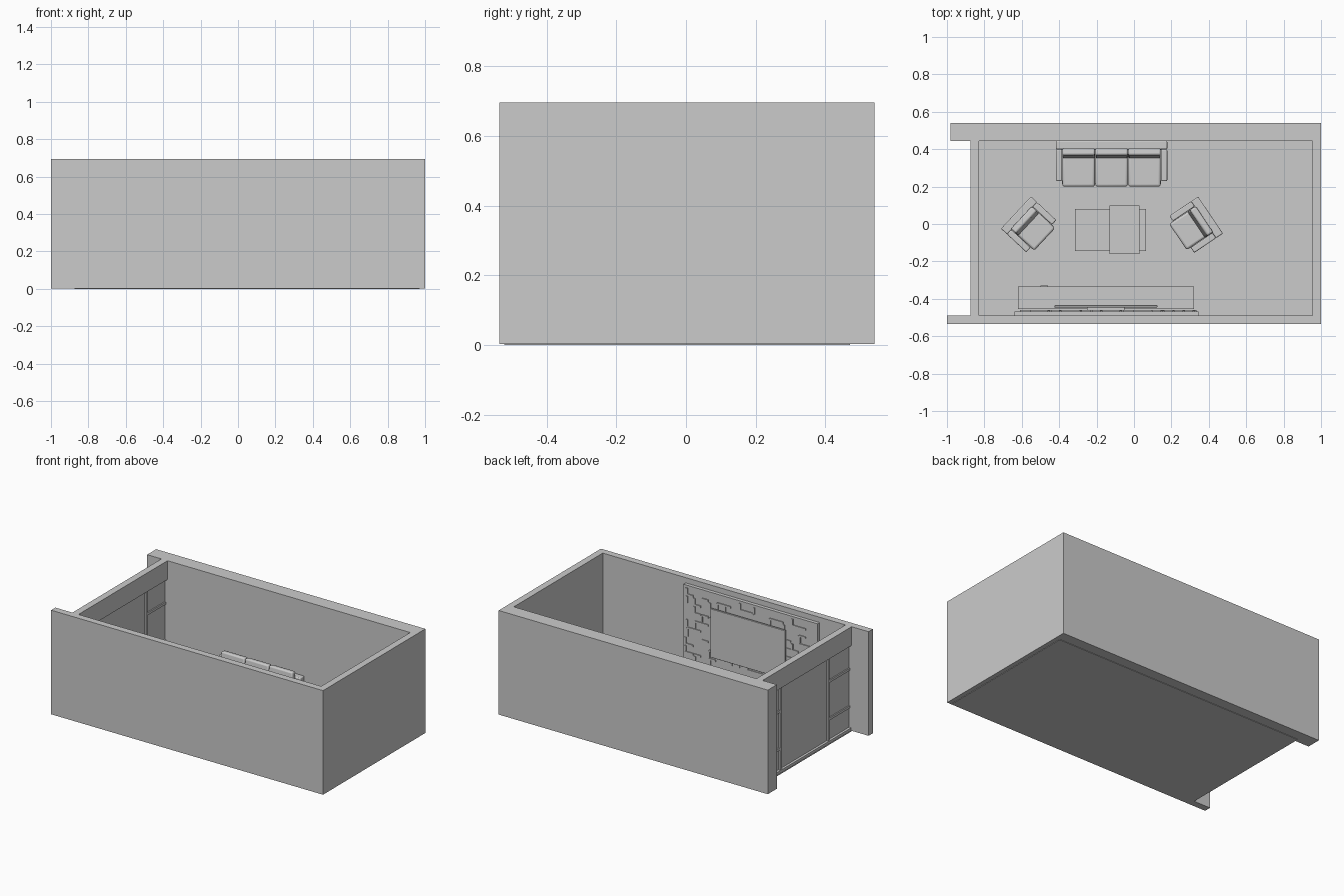
import bpy, bmesh, math, random
from mathutils import Matrix, Vector

if "Cube" in bpy.data.objects:
    bpy.data.objects.remove(bpy.data.objects["Cube"])

random.seed(4)
I = Matrix.Identity(4)


def boxes(name, spans, bevel=0.0, mat=I, segments=3):
    """One object made of boxes, each given as (x0, x1, y0, y1, z0, z1)."""
    bm = bmesh.new()
    for x0, x1, y0, y1, z0, z1 in spans:
        m = (mat @ Matrix.Translation(((x0 + x1) / 2, (y0 + y1) / 2, (z0 + z1) / 2))
             @ Matrix.Diagonal((x1 - x0, y1 - y0, z1 - z0, 1)))
        bmesh.ops.create_cube(bm, size=1, matrix=m)
    me = bpy.data.meshes.new(name)
    bm.to_mesh(me)
    bm.free()
    ob = bpy.data.objects.new(name, me)
    bpy.context.collection.objects.link(ob)
    if bevel:
        mod = ob.modifiers.new("rounding", 'BEVEL')
        mod.width, mod.segments = bevel, segments
        bpy.context.view_layer.objects.active = ob
        bpy.ops.object.select_all(action='DESELECT')
        ob.select_set(True)
        bpy.ops.object.shade_smooth_by_angle(angle=math.radians(40))
    return ob


# Walls: a U-shaped outline raised to full height
H = 0.695
outline = [(-1, -.535), (1, -.535), (1, .54), (-.98, .54), (-.98, .445),
           (.955, .445), (.955, -.49), (-1, -.49)]
bm = bmesh.new()
face = bm.faces.new([bm.verts.new((x, y, .003)) for x, y in outline])
top = bmesh.ops.extrude_face_region(bm, geom=[face])
bmesh.ops.translate(bm, vec=(0, 0, H - .003),
                    verts=[v for v in top["geom"] if isinstance(v, bmesh.types.BMVert)])
bmesh.ops.recalc_face_normals(bm, faces=bm.faces)
me = bpy.data.meshes.new("walls")
bm.to_mesh(me)
bm.free()
bpy.context.collection.objects.link(bpy.data.objects.new("walls", me))

# Floor and rug
boxes("floor", [(-.875, .97, -.52, .47, 0, .005)])
boxes("rug", [(-.545, .33, -.08, .444, .005, .009)])

# Window wall: lintel, glass, posts, rails and sill
boxes("window_lintel", [(-.875, -.83, -.49, .445, .57, H)])
boxes("window_glass", [(-.856, -.85, -.49, .445, .02, .57)])
boxes("window_sill", [(-.872, -.834, -.49, .445, .003, .022)])
boxes("window_posts", [(-.866, -.84, y - .009, y + .009, .022, .57) for y in (-.264, .24)])
boxes("window_rails", [(-.864, -.842, a, b, z - .008, z + .008)
                       for a, b in ((-.49, -.273), (.249, .445)) for z in (.16, .41)])


def seat_unit(name, mat, width, arm, seats, depth, arm_depth, back=.045):
    """Sofa or armchair; origin at the middle of the back edge, facing -y."""
    w = width / 2
    inner = w - arm
    step = 2 * inner / seats
    boxes(name + "_back", [(-w, w, -back, 0, .02, .2)], .006, mat)
    boxes(name + "_arms", [(s - arm / 2, s + arm / 2, -arm_depth, -back, .02, .15)
                           for s in (-w + arm / 2, w - arm / 2)], .006, mat)
    boxes(name + "_base", [(-inner, inner, -depth + .015, -back, .02, .065)], 0, mat)
    cells = [-inner + step * i for i in range(seats)]
    boxes(name + "_seat_cushions", [(x + .001, x + step - .001, -depth, -back, .065, .115)
                                    for x in cells], .012, mat)
    # back cushions lean slightly
    lean = (mat @ Matrix.Translation((0, -back - .028, .115))
            @ Matrix.Rotation(math.radians(-8), 4, 'X'))
    boxes(name + "_back_cushions", [(x + .001, x + step - .001, -.02, .018, -.005, .125)
                                    for x in cells], .01, lean)
    boxes(name + "_legs", [(x - .008, x + .008, y - .008, y + .008, .005, .02)
                           for x in (-w + .015, w - .015)
                           for y in (-.015, -arm_depth + .015)], 0, mat)


def place(x, y, deg):
    return Matrix.Translation((x, y, 0)) @ Matrix.Rotation(math.radians(deg), 4, 'Z')


seat_unit("sofa", place(-.12, .444, 0), .596, .034, 3, .244, .214)
seat_unit("left_armchair", place(-.631, .061, 47), .235, .034, 1, .21, .185)
seat_unit("right_armchair", place(.409, .048, -56), .238, .034, 1, .21, .185)

# Coffee table: low table with a bridge-shaped table over it
boxes("low_table_top", [(-.315, .065, -.145, .08, .06, .075)])
boxes("low_table_shelf", [(-.155, .035, -.135, .07, .02, .032)])
boxes("low_table_sides", [(-.315, -.3, -.145, .08, .009, .06),
                          (.05, .065, -.145, .08, .009, .06)])
boxes("low_table_tray", [(-.155, .065, -.145, .08, .075, .08)])
boxes("bridge_table", [(-.13, .03, -.16, .1, .09, .105),
                       (-.13, .03, -.16, -.148, .009, .09),
                       (-.13, .03, .083, .1, .009, .09)])

# Media console: drawer section on the left, open section on the right
boxes("console_drawer", [(-.62, -.335, -.455, -.335, .005, .12)])
boxes("console_shelf", [(-.335, .32, -.455, -.335, .105, .12),
                        (-.335, .32, -.455, -.335, .005, .025),
                        (.305, .32, -.455, -.335, .025, .105),
                        (-.335, .305, -.455, -.445, .025, .105)])
boxes("drawer_handle", [(-.5, -.46, -.335, -.329, .06, .068)])

# Television
boxes("television", [(-.425, .125, -.446, -.434, .245, .57)], .002, segments=1)
boxes("television_mount", [(-.25, -.05, -.468, -.446, .33, .48)])

# Feature panel with a maze of raised strips
boxes("feature_panel", [(-.64, .345, -.49, -.467, .005, .66)])
strips = []
c, t = .055, .006
for i in range(17):
    for j in range(11):
        if (i + 2 * j) % 3 == 2:
            continue
        x, z = -.61 + i * c, .05 + j * c
        sx = random.choice((1, 2)) * c * .9
        sz = random.choice((-1, 1)) * c * .8
        x1 = min(x + sx, .33)
        z1 = max(.02, min(z + sz, .645))
        if random.random() < .7:
            strips.append((x, x1, -.468, -.461, z - t, z + t))
        if random.random() < .7:
            strips.append((x1 - t, x1 + t, -.468, -.4612, min(z, z1), max(z, z1)))
boxes("maze_strips", strips)
